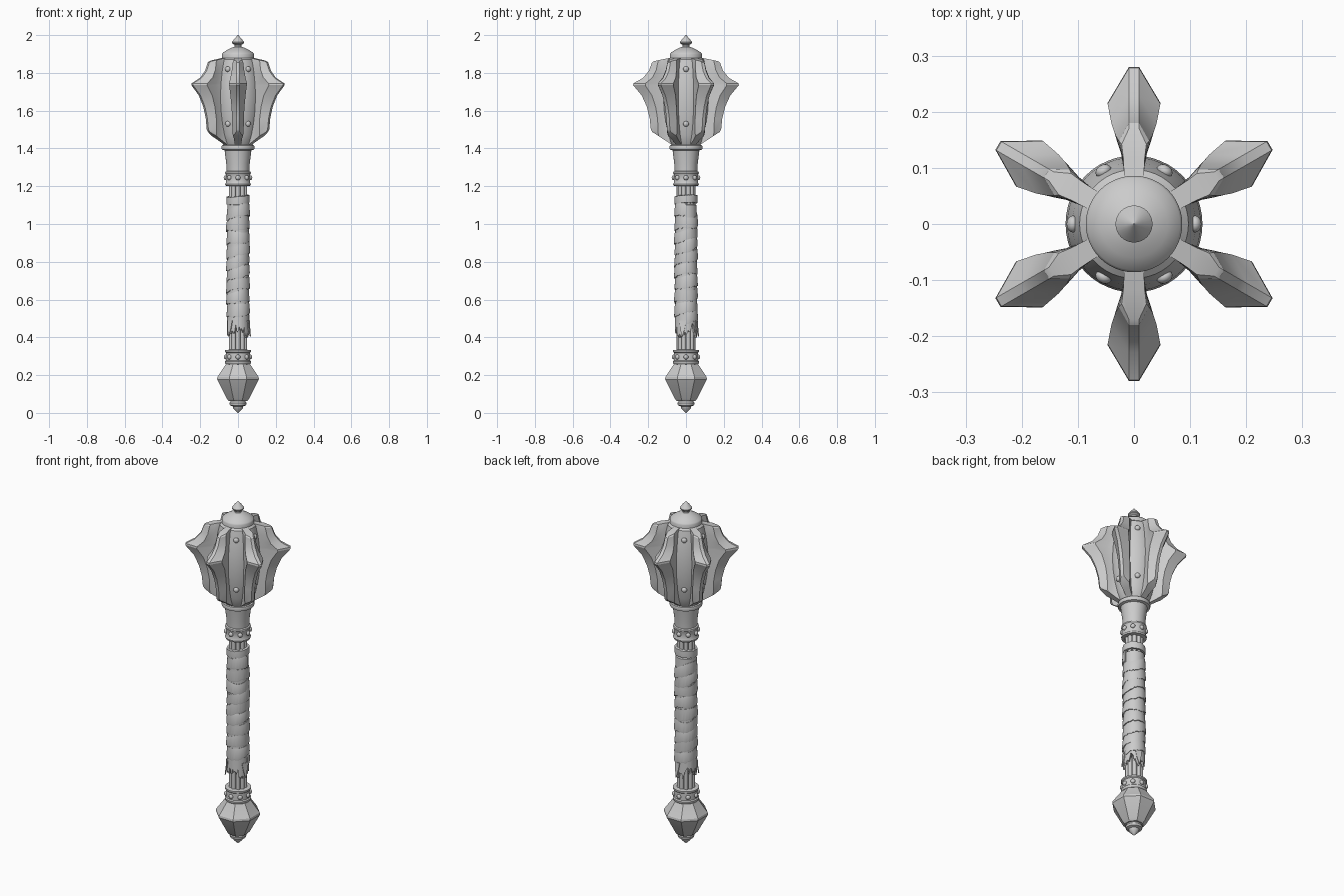
import bpy, math, random
from math import sin, cos, pi, radians

random.seed(4)


def make(name, verts, faces, angle=35):
    me = bpy.data.meshes.new(name)
    me.from_pydata(verts, [], faces)
    me.validate()
    ob = bpy.data.objects.new(name, me)
    bpy.context.collection.objects.link(ob)
    me.polygons.foreach_set("use_smooth", [True] * len(me.polygons))
    me.set_sharp_from_angle(angle=radians(angle))
    return ob


def loft(name, rings, angle=35):
    """Skin a list of equal closed loops and cap both ends."""
    n = len(rings[0])
    verts = [p for r in rings for p in r]
    faces = [(k * n + i, k * n + (i + 1) % n, (k + 1) * n + (i + 1) % n, (k + 1) * n + i)
             for k in range(len(rings) - 1) for i in range(n)]
    faces += [tuple(reversed(range(n))), tuple(range(len(verts) - n, len(verts)))]
    return make(name, verts, faces, angle)


def lathe(name, profile, n=48, angle=35, turn=0.0):
    rings = [[(r * cos(turn + 2 * pi * i / n), r * sin(turn + 2 * pi * i / n), z)
              for i in range(n)] for r, z in profile]
    return loft(name, rings, angle)


def rivets(name, count, r, z, size):
    """Ring of domed rivets facing outward."""
    for i in range(count):
        a = 2 * pi * i / count
        bpy.ops.mesh.primitive_uv_sphere_add(segments=14, ring_count=8, radius=size,
                                             location=(r * cos(a), r * sin(a), z),
                                             rotation=(0, pi / 2, a))
        ob = bpy.context.object
        ob.name = name
        ob.scale = (1, 1, 0.75)
        bpy.ops.object.shade_smooth()


# Pommel with its pointed foot
lathe("pommel_tip", [(0.001, 0), (0.025, 0.022), (0.028, 0.035), (0.043, 0.04),
                     (0.045, 0.052), (0.04, 0.06), (0.04, 0.075)], 32)
lathe("pommel", [(0.052, 0.062), (0.064, 0.075), (0.12, 0.178), (0.118, 0.19),
                 (0.066, 0.262), (0.06, 0.275)], 8, 15, pi / 8)

# Riveted lower band
lathe("lower_band", [(0.056, 0.255), (0.066, 0.258), (0.07, 0.264), (0.07, 0.272), (0.064, 0.277),
                     (0.064, 0.318), (0.069, 0.323), (0.069, 0.332), (0.045, 0.335)])
rivets("lower_rivet", 8, 0.065, 0.296, 0.013)

# Shaft made of a core and a ring of rods
lathe("shaft_core", [(0.04, 0.27), (0.04, 1.25)], 24)
for i in range(10):
    a = 2 * pi * (i + 0.5) / 10
    cx, cy = 0.038 * cos(a), 0.038 * sin(a)
    loft("shaft_rod", [[(cx + 0.012 * cos(t * pi / 4), cy + 0.012 * sin(t * pi / 4), z)
                        for t in range(8)] for z in (0.28, 1.24)], 50)

# Cloth sleeve with a ragged bottom edge
N = 64
rag = [0.43 + random.uniform(-0.025, 0.03) + 0.02 * sin(2 * pi * i / N * 3) for i in range(N)]
rings = []
for r, z in ((0.048, None), (0.059, None), (0.057, 0.52), (0.056, 0.8), (0.056, 1.1), (0.048, 1.105)):
    rings.append([(r * cos(2 * pi * i / N), r * sin(2 * pi * i / N), rag[i] if z is None else z)
                  for i in range(N)])
loft("grip_sleeve", rings, 50)

# Spiral wrap: overlapping cloth strip, lower edge standing proud
turns, steps = 9, 48
strip = []
for k in range(turns * steps + 1):
    a = 2 * pi * k / steps
    z = 0.47 + 0.064 * k / steps + 0.008 * sin(a * 0.83) + 0.004 * sin(a * 2.3)
    lo = z + random.uniform(-0.004, 0.004)
    hi = z + 0.062 + 0.006 * sin(a * 1.7)
    R = 0.0625 + 0.0015 * sin(a * 1.37)
    strip.append([(r * cos(a), r * sin(a), h) for r, h in
                  ((0.05, lo), (R - 0.001, lo), (R, lo + 0.006), (R - 0.003, hi - 0.012),
                   (0.058, hi), (0.05, hi))])
loft("grip_wrap", strip, 40)

# Separate cloth tie at the top of the grip
tie = []
for r, z in ((0.046, 1.108), (0.06, 1.108), (0.061, 1.125), (0.06, 1.148), (0.046, 1.15)):
    tie.append([(r * cos(2 * pi * i / 48), r * sin(2 * pi * i / 48),
                 z + 0.006 * sin(2 * pi * i / 48 + 1) + random.uniform(-0.002, 0.002))
                for i in range(48)])
loft("grip_tie", tie, 50)

# Frayed cloth ends hanging off the grip
for a0 in (-0.3, 1.3, 3.9):
    loft("frayed_end", [[((0.058 + o) * cos(a0 + d * w), (0.058 + o) * sin(a0 + d * w), z)
                         for d, o in ((-1, f), (1, f), (1, f + 0.005), (-1, f + 0.005))]
                        for z, w, f in ((0.49, 0.3, 0), (0.45, 0.2, 0.002), (0.405, 0.03, 0.008))])

# Socket, riveted upper band and collar under the head
lathe("socket", [(0.045, 1.2), (0.066, 1.203), (0.068, 1.212), (0.064, 1.22), (0.064, 1.262),
                 (0.068, 1.268), (0.067, 1.276), (0.06, 1.28), (0.062, 1.32), (0.071, 1.39),
                 (0.085, 1.394), (0.088, 1.405), (0.085, 1.416), (0.07, 1.42)])
rivets("upper_rivet", 8, 0.066, 1.245, 0.013)

# Barrel-shaped head core and its rivets
lathe("head_core", [(0.07, 1.41), (0.078, 1.42), (0.094, 1.47), (0.108, 1.53), (0.118, 1.6),
                    (0.122, 1.67), (0.119, 1.74), (0.11, 1.81), (0.097, 1.87), (0.085, 1.88)])
rivets("head_rivet_low", 6, 0.108, 1.53, 0.015)
rivets("head_rivet_high", 6, 0.109, 1.82, 0.015)

# Domed cap and finial
lathe("cap", [(0.08, 1.865), (0.086, 1.872), (0.086, 1.898), (0.082, 1.905), (0.06, 1.92),
              (0.035, 1.933), (0.018, 1.938)], 48, 30)
lathe("finial", [(0.022, 1.93), (0.017, 1.942), (0.02, 1.95), (0.033, 1.958), (0.033, 1.963),
                 (0.015, 1.985), (0.001, 2.0)], 32)

# Six flanges: outer radius, outer z, inner z, ridge radius, ridge half width
stations = [(0.178, 1.487, 1.41, 0.145, 0.026), (0.186, 1.5, 1.45, 0.148, 0.03),
            (0.192, 1.56, 1.54, 0.150, 0.031), (0.207, 1.62, 1.61, 0.160, 0.034),
            (0.234, 1.68, 1.68, 0.180, 0.04), (0.28, 1.735, 1.735, 0.216, 0.047),
            (0.278, 1.745, 1.745, 0.214, 0.047), (0.228, 1.773, 1.78, 0.178, 0.04),
            (0.197, 1.81, 1.825, 0.158, 0.033), (0.180, 1.855, 1.875, 0.148, 0.027),
            (0.170, 1.862, 1.885, 0.142, 0.022)]
for i in range(6):
    a = radians(30 + 60 * i)
    rings = []
    for R, zo, zi, rm, w in stations:
        mid = 0.1 + 0.45 * (rm - 0.1)
        half = [(0.06, 0.018), (0.095, 0.018), (mid, 0.018 + 0.3 * (w - 0.018)), (rm, w), (R, 0.009)]
        sec = half + [(r, -h) for r, h in reversed(half)]
        rings.append([(r * cos(a) + h * sin(a), r * sin(a) - h * cos(a),
                       zi + (zo - zi) * (r - 0.06) / (R - 0.06)) for r, h in sec])
    loft("flange", rings, 28)
